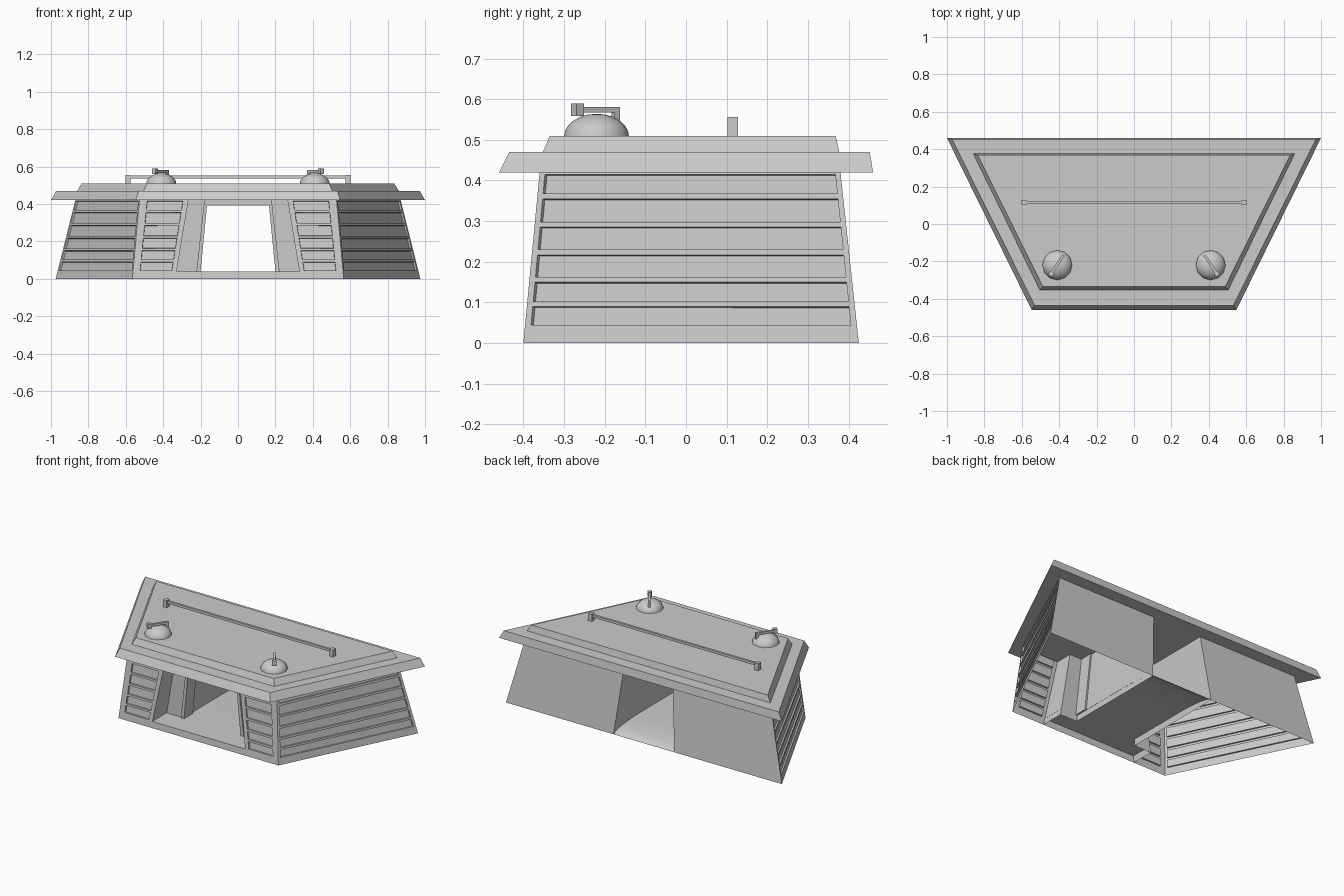
import bpy
import bmesh
import math
from mathutils import Vector, Matrix

cube = bpy.data.objects.get("Cube")
if cube:
    bpy.data.objects.remove(cube, do_unlink=True)

GREY = (0.6, 0.6, 0.6, 1)
mat = bpy.data.materials.new("concrete grey")
mat.use_nodes = True
mat.diffuse_color = GREY
mat.node_tree.nodes["Principled BSDF"].inputs["Base Color"].default_value = GREY

EAVE = 0.42      # underside of the roof
FLOOR = 0.04     # raised passage floor
# Heights of the louvre slots, bottom and top in turn
SLOTS = [0.045, 0.09, 0.102, 0.15, 0.163, 0.217, 0.23, 0.286, 0.298, 0.355, 0.368, 0.415]


def finish(name, bm, mirror=False, smooth=False):
    me = bpy.data.meshes.new(name)
    bm.to_mesh(me)
    bm.free()
    ob = bpy.data.objects.new(name, me)
    bpy.context.collection.objects.link(ob)
    me.materials.append(mat)
    if mirror:
        ob.modifiers.new("Mirror", 'MIRROR')
    if smooth:
        for o in bpy.context.selected_objects:
            o.select_set(False)
        ob.select_set(True)
        bpy.context.view_layer.objects.active = ob
        bpy.ops.object.shade_smooth_by_angle(angle=math.radians(40))
    return ob


def quad(bm, *pts):
    return bm.faces.new([bm.verts.new(p) for p in pts])


def loft(name, low, z0, high, z1, mirror=False):
    """Solid between two outlines at two heights."""
    bm = bmesh.new()
    a = [bm.verts.new((x, y, z0)) for x, y in low]
    b = [bm.verts.new((x, y, z1)) for x, y in high]
    bm.faces.new(a)
    bm.faces.new(b)
    n = len(a)
    for i in range(n):
        j = (i + 1) % n
        bm.faces.new((a[i], a[j], b[j], b[i]))
    bmesh.ops.recalc_face_normals(bm, faces=bm.faces)
    return finish(name, bm, mirror)


def louvre_wall(name, bl, br, tr, tl, u0, u1):
    """Sloping wall with a column of sunken slots between u0 and u1."""
    bl, br, tr, tl = map(Vector, (bl, br, tr, tl))
    us = [0, u0, u1, 1]
    vs = [0] + [z / EAVE for z in SLOTS] + [1]
    bm = bmesh.new()
    grid = [[bm.verts.new(bl.lerp(br, u).lerp(tl.lerp(tr, u), v)) for u in us] for v in vs]
    slots = []
    for r in range(len(vs) - 1):
        for c in range(3):
            f = bm.faces.new((grid[r][c], grid[r][c + 1], grid[r + 1][c + 1], grid[r + 1][c]))
            if c == 1 and r % 2 == 1:
                slots.append(f)
    bm.normal_update()
    bmesh.ops.inset_individual(bm, faces=slots, thickness=0.002, depth=-0.01)
    return finish(name, bm, mirror=True)


# Outer corners of the left half, bottom and top
front_b, front_t = (0.565, -0.40, 0), (0.527, -0.36, EAVE)
back_b, back_t = (0.975, 0.425, 0), (0.87, 0.38, EAVE)
mouth_b, mouth_t = (0.335, -0.40, 0), (0.265, -0.36, EAVE)
exit_b, exit_t = (0.215, 0.425, 0), (0.172, 0.38, EAVE)
bay_b, bay_t = (0.335, -0.25, 0), (0.265, -0.25, EAVE)
door_b, door_t = (0.215, -0.25, 0), (0.172, -0.25, EAVE)

# Louvred front and side walls
louvre_wall("front_wall", mouth_b, front_b, front_t, mouth_t, 0.11, 0.84)
louvre_wall("side_wall", front_b, back_b, back_t, front_t, 0.018, 0.982)

# Plain back wall, recess and passage walls
bm = bmesh.new()
quad(bm, back_b, exit_b, exit_t, back_t)
quad(bm, bay_b, mouth_b, mouth_t, bay_t)
quad(bm, door_b, bay_b, bay_t, door_t)
quad(bm, exit_b, door_b, door_t, exit_t)
# Sill under the front opening
quad(bm, (0, -0.40, 0), mouth_b, (0.329, -0.396, FLOOR), (0, -0.396, FLOOR))
finish("inner_walls", bm, mirror=True)

# Floor, level in the recess and curving down to the ground at the back
bm = bmesh.new()
quad(bm, (0, -0.396, FLOOR), (0.329, -0.396, FLOOR), (0.329, -0.25, FLOOR), (0, -0.25, FLOOR))
path = [(-0.25, FLOOR)]
for i in range(9):
    a = math.radians(90 * i / 8)
    path.append((0.15 + 0.275 * math.sin(a), FLOOR * math.cos(a)))
for (y0, z0), (y1, z1) in zip(path, path[1:]):
    quad(bm, (0, y0, z0), (0.212, y0, z0), (0.212, y1, z1), (0, y1, z1))
bmesh.ops.remove_doubles(bm, verts=bm.verts, dist=0.0005)
finish("passage_floor", bm, mirror=True, smooth=True)

# Door frame
y0, y1 = -0.26, -0.17
loft("door_jamb", [(0.2, y0), (0.222, y0), (0.222, y1), (0.2, y1)], FLOOR,
     [(0.163, y0), (0.18, y0), (0.18, y1), (0.163, y1)], EAVE, mirror=True)
loft("door_lintel", [(-0.17, y0), (0.17, y0), (0.17, y1), (-0.17, y1)], 0.392,
     [(-0.17, y0), (0.17, y0), (0.17, y1), (-0.17, y1)], EAVE)


def trapezoid(back_x, back_y, front_x, front_y):
    return [(-front_x, front_y), (front_x, front_y), (back_x, back_y), (-back_x, back_y)]


# Two-step roof
loft("roof_slab", trapezoid(1.0, 0.46, 0.547, -0.46), EAVE,
     trapezoid(0.972, 0.452, 0.531, -0.435), 0.47)
loft("roof_cap", trapezoid(0.86, 0.377, 0.504, -0.352), 0.47,
     trapezoid(0.835, 0.368, 0.487, -0.335), 0.51)


def box(bm, centre, size, turn=Matrix()):
    bmesh.ops.create_cube(bm, size=1, matrix=turn @ Matrix.Translation(centre)
                          @ Matrix.Diagonal((*size, 1)))


# Roof rail on two posts
bm = bmesh.new()
box(bm, (0, 0.115, 0.543), (1.19, 0.014, 0.016))
for s in (-1, 1):
    box(bm, (s * 0.588, 0.115, 0.532), (0.026, 0.027, 0.048))
finish("roof_rail", bm)

# Domes with a small angled arm on each
for side, s in (("left", 1), ("right", -1)):
    bm = bmesh.new()
    bmesh.ops.create_uvsphere(bm, u_segments=12, v_segments=12, radius=1)
    bmesh.ops.bisect_plane(bm, geom=bm.verts[:] + bm.edges[:] + bm.faces[:], dist=0.0001,
                           plane_co=(0, 0, 0), plane_no=(0, 0, -1), clear_outer=True)
    bm.transform(Matrix.Translation((s * 0.41, -0.22, 0.508)) @ Matrix.Diagonal((0.08, 0.08, 0.056, 1)))
    finish(side + "_dome", bm, smooth=True)

    bm = bmesh.new()
    turn = Matrix.Translation((s * 0.41, -0.217, 0)) @ Matrix.Rotation(s * math.radians(34), 4, 'Z')
    box(bm, (0, 0, 0.574), (0.014, 0.11, 0.014), turn)
    box(bm, (0, 0.053, 0.558), (0.014, 0.016, 0.046), turn)
    box(bm, (0, -0.06, 0.574), (0.024, 0.022, 0.03), turn)
    finish(side + "_dome_arm", bm)
